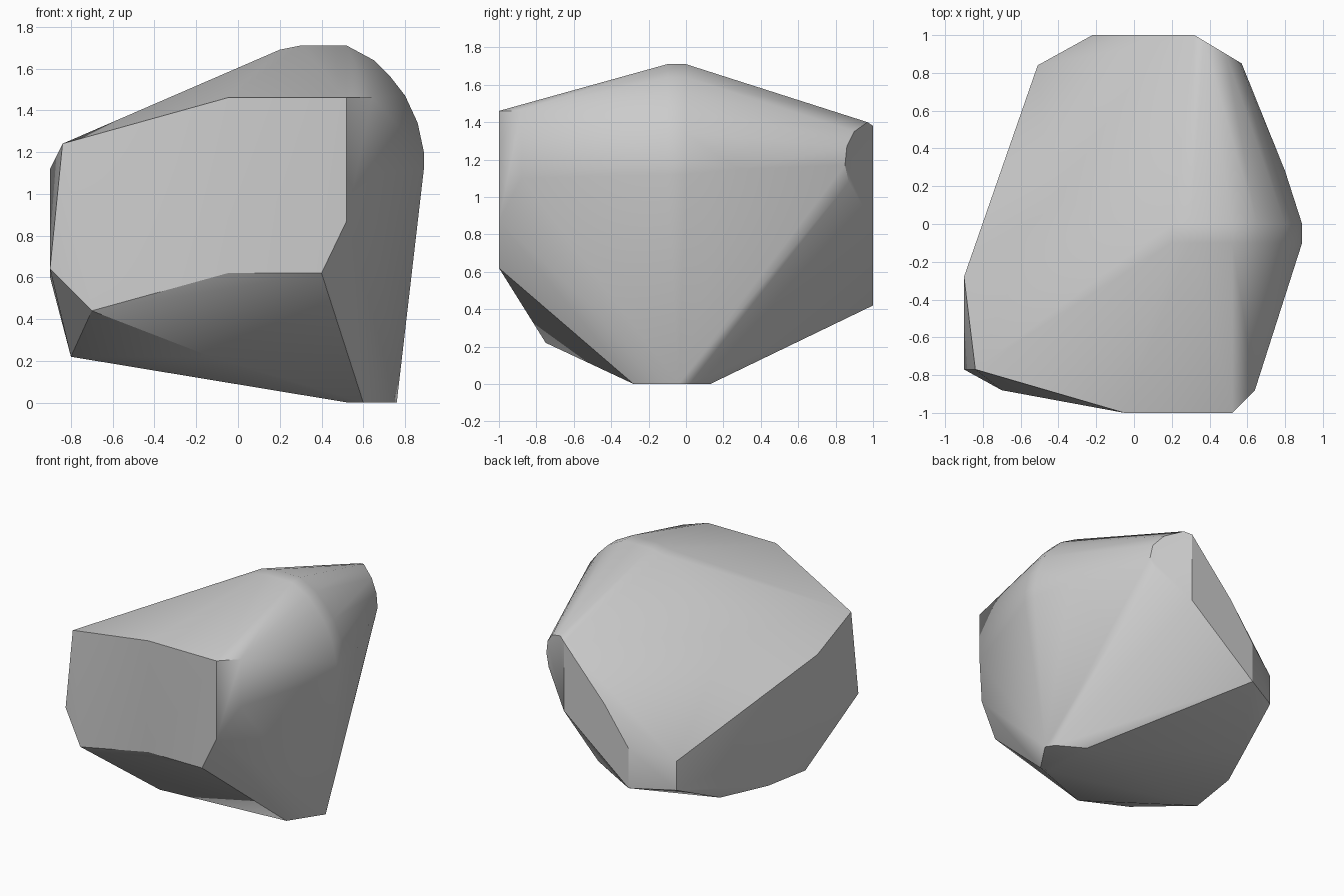
import bpy
import bmesh
import math

# Remove the default object
default_cube = bpy.data.objects.get("Cube")
if default_cube:
    bpy.data.objects.remove(default_cube, do_unlink=True)


def flat_colour(name, value):
    material = bpy.data.materials.new(name)
    material.use_nodes = True
    colour = (value, value, value, 1)
    material.diffuse_color = colour
    material.node_tree.nodes["Principled BSDF"].inputs["Base Color"].default_value = colour
    return material


def section(profile, y):
    """Place an (x, z) outline in the plane at depth y."""
    return [(x, y, z) for x, z in profile]


def convex_body(name, points, material):
    """Wrap a tight convex skin around the given outlines."""
    bm = bmesh.new()
    for point in points:
        bm.verts.new(point)
    hull = bmesh.ops.convex_hull(bm, input=bm.verts[:], use_existing_faces=False)
    spare = {v for v in hull["geom_interior"] + hull["geom_unused"]
             if isinstance(v, bmesh.types.BMVert)}
    bmesh.ops.delete(bm, geom=list(spare), context='VERTS')
    bmesh.ops.dissolve_limit(bm, angle_limit=math.radians(1), use_dissolve_boundaries=False,
                             verts=bm.verts[:], edges=bm.edges[:])
    bmesh.ops.recalc_face_normals(bm, faces=bm.faces[:])
    mesh = bpy.data.meshes.new(name)
    bm.to_mesh(mesh)
    bm.free()
    mesh.materials.append(material)
    body = bpy.data.objects.new(name, mesh)
    bpy.context.collection.objects.link(body)
    return body


# Flat front facet and its chamfered corner
front = section([(-.05, 1.46), (.52, 1.46), (.52, .87), (.4, .62), (-.05, .62)], -1)
front_corner = section([(.64, 1.46), (.64, 1.1)], -.88)

# Flat back facet
back = section([(-.22, .42), (-.22, .72), (-.02, 1), (.32, 1.38), (.32, .86)], 1)

# Rounded ridge running over the middle, as a narrow band
ridge_profile = [(.2, 1.69), (.3, 1.71), (.52, 1.71), (.65, 1.64), (.73, 1.56),
                 (.8, 1.47), (.86, 1.34), (.89, 1.2), (.89, 1.12)]
ridge = section(ridge_profile, -.1) + section(ridge_profile, 0)
ridge += [(.13, -.05, 1.66), (.8, .28, 1.15)]

# Upright oval cap cutting the back corner, given as (y, z)
cap_outline = [(.97, 1.4), (.9, 1.35), (.86, 1.27), (.85, 1.17), (.87, 1.08), (.92, 1)]
cap = [(.32 + (1 - y) * 5 / 3, y, z) for y, z in cap_outline]

# Side corners, low rounded edge and small foot
side = [(-.84, -.77, 1.24), (-.9, -.77, .64), (-.9, -.28, 1.12), (-.9, -.28, .6),
        (-.51, .84, .64), (-.51, .84, .42), (-.45, .13, 1.3)]
low_edge = [(-.7, -.88, .44), (-.13, -.75, .22), (-.8, -.28, .22),
            (-.76, .1, .24), (-.6, .45, .24)]
foot = [(.53, -.28, 0), (.6, -.28, 0), (.76, -.04, 0), (.72, .02, 0), (.53, .13, 0)]

stone = convex_body("stone", front + front_corner + back + ridge + cap + side + low_edge + foot,
                    flat_colour("stone_grey", .6))

# Soft gradients across shallow edges, crisp facet borders
bpy.ops.object.select_all(action='DESELECT')
stone.select_set(True)
bpy.context.view_layer.objects.active = stone
bpy.ops.object.shade_smooth_by_angle(angle=math.radians(28))
